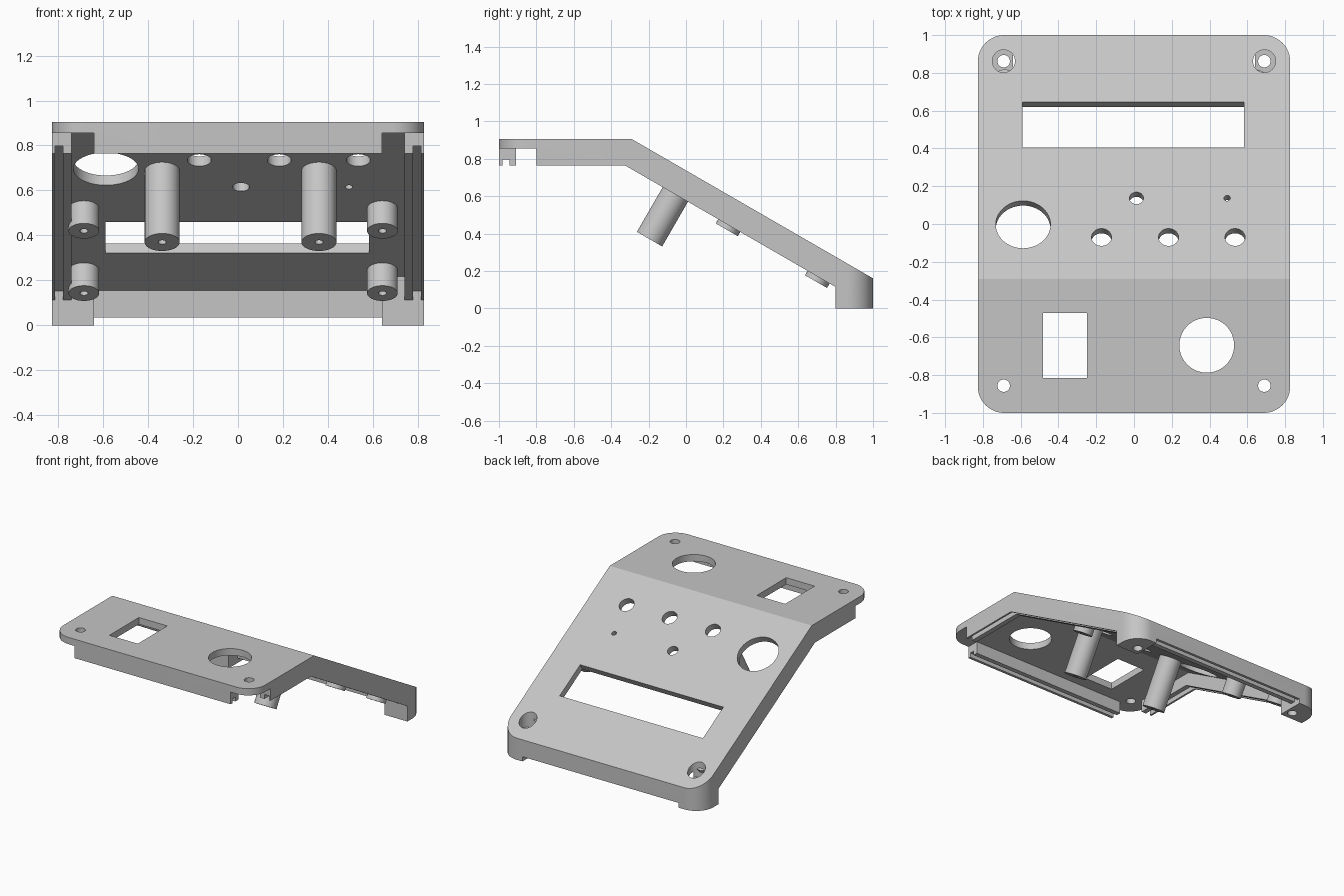
import bpy, bmesh, math
from mathutils import Matrix, Vector

cube = bpy.data.objects.get("Cube")
if cube:
    bpy.data.objects.remove(cube, do_unlink=True)

GREY = bpy.data.materials.new("light grey plastic")
GREY.use_nodes = True
COL = (0.56, 0.56, 0.56, 1)
GREY.diffuse_color = COL
GREY.node_tree.nodes["Principled BSDF"].inputs["Base Color"].default_value = COL

TILT = math.radians(30)
BEND, TOP, THICK, DEPTH = -0.29, 0.905, 0.05, 0.14
WIDTH = 0.827


def surface(y, offset=0.0):
    """Height of the panel at y, measured a given perpendicular depth below the top."""
    slope = TOP - offset / math.cos(TILT) - (y - BEND) * math.tan(TILT)
    return min(TOP - offset, slope)


def fold(offset):
    """The y where the flat and sloped faces meet at this depth."""
    return BEND - offset * math.tan(TILT / 2)


def finish(bm, name):
    bmesh.ops.recalc_face_normals(bm, faces=bm.faces)
    mesh = bpy.data.meshes.new(name)
    bm.to_mesh(mesh)
    bm.free()
    obj = bpy.data.objects.new(name, mesh)
    bpy.context.collection.objects.link(obj)
    mesh.materials.append(GREY)
    return obj


def extrude(name, profile, x0, x1):
    """Side profile of (y, z) points swept from x0 to x1."""
    bm = bmesh.new()
    face = bm.faces.new([bm.verts.new((x0, y, z)) for y, z in profile])
    ext = bmesh.ops.extrude_face_region(bm, geom=[face])
    moved = [v for v in ext["geom"] if isinstance(v, bmesh.types.BMVert)]
    bmesh.ops.translate(bm, verts=moved, vec=(x1 - x0, 0, 0))
    return finish(bm, name)


def box(name, x, y, z, tilt=0.0, at=(0, 0, 0)):
    """Box from (min, max) ranges, tilted about x and moved."""
    bm = bmesh.new()
    size = [b - a for a, b in (x, y, z)]
    mid = [(a + b) / 2 for a, b in (x, y, z)]
    mat = (Matrix.Translation(at) @ Matrix.Rotation(-tilt, 4, "X")
           @ Matrix.Translation(mid) @ Matrix.Diagonal((*size, 1)))
    bmesh.ops.create_cube(bm, size=1, matrix=mat)
    return finish(bm, name)


def rod(name, at, r, low, high, tilt=0.0, sides=48):
    """Cylinder spanning low to high along its own axis."""
    bm = bmesh.new()
    mat = (Matrix.Translation(at) @ Matrix.Rotation(-tilt, 4, "X")
           @ Matrix.Translation((0, 0, (low + high) / 2)))
    bmesh.ops.create_cone(bm, cap_ends=True, segments=sides, radius1=r, radius2=r,
                          depth=high - low, matrix=mat)
    return finish(bm, name)


def boolean(target, tool, operation="DIFFERENCE"):
    mod = target.modifiers.new("cut", "BOOLEAN")
    mod.operation, mod.object, mod.solver = operation, tool, "EXACT"
    bpy.context.view_layer.objects.active = target
    bpy.ops.object.modifier_apply(modifier=mod.name)
    bpy.data.objects.remove(tool, do_unlink=True)


def smooth(obj):
    bpy.ops.object.select_all(action="DESELECT")
    obj.select_set(True)
    bpy.context.view_layer.objects.active = obj
    bpy.ops.object.shade_smooth_by_angle(angle=math.radians(25))


# Solid blank of the bent cover, with full depth at the rear posts
cover = extrude("bent_cover", [
    (-1, TOP), (BEND, TOP), (1, surface(1)), (1, 0), (0.8, 0),
    (0.8, surface(0.8, DEPTH)), (fold(DEPTH), TOP - DEPTH), (-1, TOP - DEPTH)],
    -WIDTH, WIDTH)

# Rounded outline
bm = bmesh.new()
bmesh.ops.create_cube(bm, size=2, matrix=Matrix.Diagonal((WIDTH, 1, 2, 1)))
upright = [e for e in bm.edges if abs(e.verts[0].co.z - e.verts[1].co.z) > 1]
bmesh.ops.bevel(bm, geom=upright, offset=0.14, segments=12, profile=0.5, affect="EDGES")
boolean(cover, finish(bm, "outline_cutter"), "INTERSECT")

# Hollow underside, leaving the plate, the rims and the rear posts
boolean(cover, extrude("cavity_cutter", [
    (-0.91, TOP - THICK), (fold(THICK), TOP - THICK), (0.8, surface(0.8, THICK)),
    (0.8, -0.2), (-0.91, -0.2)], -0.74, 0.74))
boolean(cover, extrude("rear_cavity_cutter", [
    (0.79, surface(0.79, THICK)), (0.91, surface(0.91, THICK)), (0.91, -0.2), (0.79, -0.2)],
    -0.64, 0.64))
boolean(cover, box("rear_rim_cutter", (-0.64, 0.64), (0.75, 1.1), (-0.2, 0.035)))

# Grooves along the front and rear rims
boolean(cover, box("front_groove_cutter", (-0.64, 0.64), (-0.98, -0.945), (0.5, 0.797)))
boolean(cover, box("rear_groove_cutter", (-0.64, 0.64), (0.945, 0.98), (-0.2, 0.068)))

for s in (-1, 1):
    # Open front corners and side rim grooves
    x0, x1 = sorted((s * 0.64, s * 0.9))
    boolean(cover, box("corner_cutter", (x0, x1), (-1.1, -0.8), (0.4, TOP - THICK)))
    x0, x1 = sorted((s * 0.777, s * 0.813))
    g = DEPTH - 0.033
    boolean(cover, extrude("side_groove_cutter", [
        (-0.85, TOP - g), (fold(g), TOP - g), (0.8, surface(0.8, g)),
        (0.8, -0.2), (-0.85, -0.2)], x0, x1))
    # Screw holes, with counterbores at the rear
    boolean(cover, rod("front_screw_cutter", (s * 0.69, -0.856, 0), 0.033, 0.5, 1.2))
    boolean(cover, rod("rear_screw_cutter", (s * 0.69, 0.862, 0), 0.033, -0.2, 0.6))
    boolean(cover, rod("counterbore_cutter", (s * 0.69, 0.862, 0), 0.06, 0.16, 0.6))

# Openings in the flat part
boolean(cover, box("switch_cutter", (-0.483, -0.25), (-0.815, -0.47), (0.5, 1.2)))
boolean(cover, rod("dial_cutter", (0.385, -0.642, 0), 0.145, 0.5, 1.2, sides=64))

# Openings square to the slope
for x, y, r in [(-0.587, -0.003, 0.145), (0.013, 0.137, 0.037), (0.493, 0.137, 0.017),
                (-0.172, -0.07, 0.053), (0.183, -0.07, 0.053), (0.535, -0.07, 0.053)]:
    boolean(cover, rod("button_cutter", (x, y, surface(y)), r, -0.09, 0.1, TILT))
half = 0.12 / math.cos(TILT)
boolean(cover, box("display_cutter", (-0.59, 0.583), (-half, half), (-0.09, 0.1),
                   TILT, (0, 0.525, surface(0.525))))
smooth(cover)

# Mounting bosses under the slope: foot centre and radius
feet = [("long_boss", x, -0.195, 0.37, 0.078) for x in (-0.337, 0.36)]
feet += [("short_boss", x, y, z, 0.068) for x in (-0.685, 0.642)
         for y, z in ((0.218, 0.42), (0.695, 0.143))]
for name, x, y, z, r in feet:
    length = (surface(y, THICK) - z) * math.cos(TILT)
    boss = rod(name, (x, y, z), r, 0, length + 0.01, TILT)
    boolean(boss, rod("pilot_cutter", (x, y, z), 0.018, -0.05, length * 0.8, TILT, 24))
    smooth(boss)
